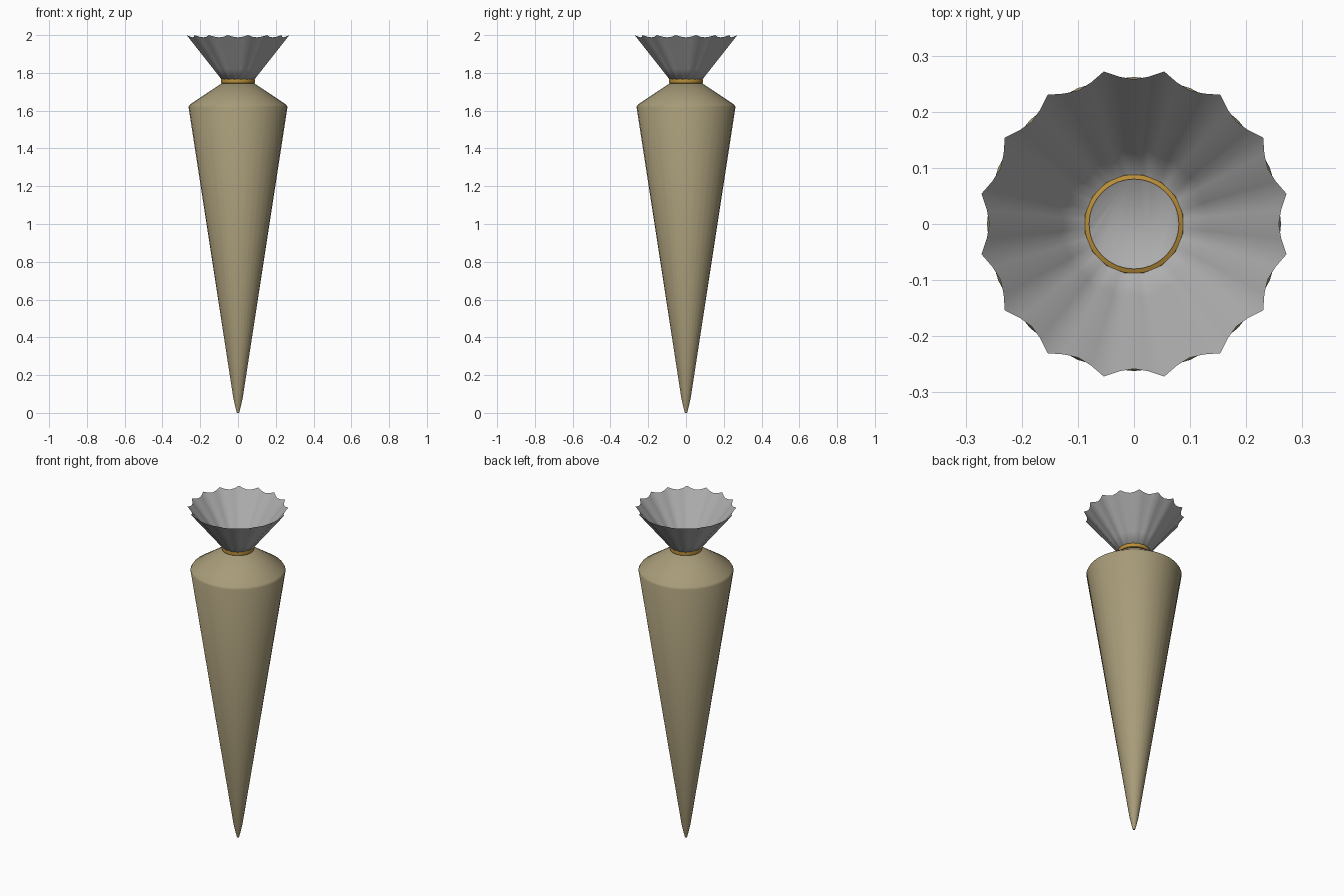
import bpy
import math

cube = bpy.data.objects.get("Cube")
if cube:
    bpy.data.objects.remove(cube, do_unlink=True)


def material(name, color):
    mat = bpy.data.materials.new(name)
    mat.use_nodes = True
    mat.diffuse_color = (*color, 1)
    mat.node_tree.nodes["Principled BSDF"].inputs["Base Color"].default_value = (*color, 1)
    return mat


def lathe(name, rings, sides, mat, cap_start=False, cap_end=False, sharp=40):
    """Skin a stack of rings; each ring maps an angle to (radius, height)."""
    verts = []
    for ring in rings:
        for i in range(sides):
            a = math.tau * i / sides
            r, z = ring(a)
            verts.append((r * math.cos(a), r * math.sin(a), z))
    faces = []
    for k in range(len(rings) - 1):
        for i in range(sides):
            j = (i + 1) % sides
            faces.append((k * sides + i, k * sides + j, (k + 1) * sides + j, (k + 1) * sides + i))
    if cap_start:
        faces.append(tuple(reversed(range(sides))))
    if cap_end:
        faces.append(tuple(range(len(verts) - sides, len(verts))))
    mesh = bpy.data.meshes.new(name)
    mesh.from_pydata(verts, [], faces)
    mesh.materials.append(mat)
    obj = bpy.data.objects.new(name, mesh)
    bpy.context.collection.objects.link(obj)
    bpy.ops.object.select_all(action="DESELECT")
    obj.select_set(True)
    bpy.context.view_layer.objects.active = obj
    bpy.ops.object.shade_smooth_by_angle(angle=math.radians(sharp))
    return obj


def circle(r, z):
    return lambda a: (r, z)


def frill(r, z, fold, dip):
    """Pleated ring with sixteen pointed outer folds."""
    def ring(a):
        t = 1 - abs(math.cos(8 * a))
        return r + fold * t, z - dip * (1 - t)
    return ring


khaki = material("khaki paper", (0.39, 0.33, 0.19))
gold = material("gold ribbon", (0.48, 0.27, 0.04))
grey = material("pale grey tissue", (0.42, 0.42, 0.42))

# Tapered body with blunt tip and sloping shoulder
body = [(0.006, 0), (0.014, 0.03), (0.025, 0.08), (0.262, 1.62), (0.255, 1.632), (0.085, 1.745)]
lathe("cone_body", [circle(r, z) for r, z in body], 32, khaki, True, True, sharp=60)

# Ribbon round the neck
band = [(0.080, 1.742), (0.088, 1.746), (0.091, 1.757), (0.088, 1.768), (0.080, 1.771)]
lathe("neck_ribbon", [circle(r, z) for r, z in band], 32, gold)

# Pleated tissue opening upward, closed by a flat floor at the neck
steps = 4
frills = []
for k in range(steps + 1):
    t = k / steps
    frills.append(frill(0.082 + 0.176 * t, 1.762 + 0.238 * t, 0.004 + 0.015 * t, 0.012 * t))
lathe("tissue_frill", frills, 64, grey, cap_start=True, sharp=75)
